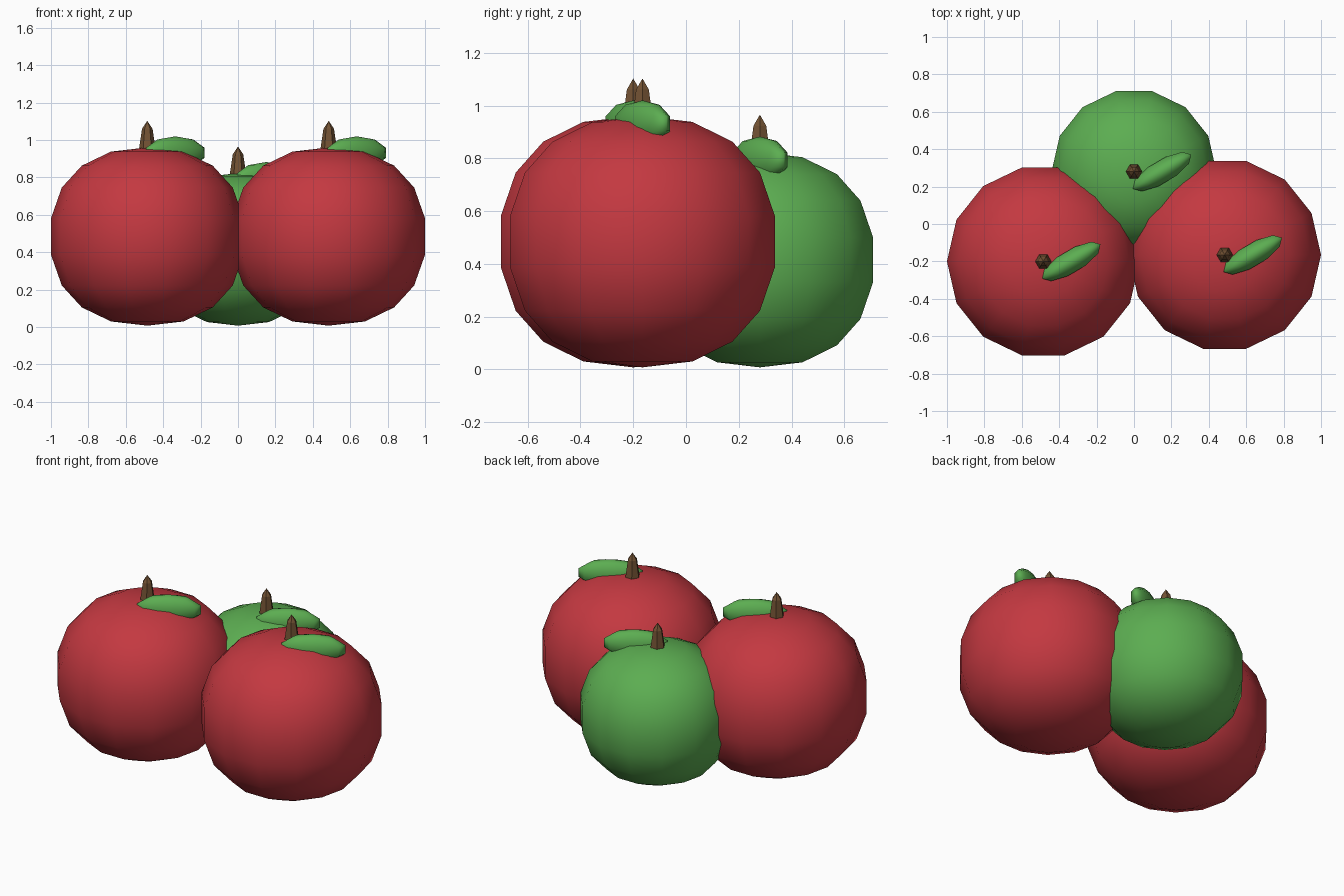
import bpy
import bmesh
import math

if "Cube" in bpy.data.objects:
    bpy.data.objects.remove(bpy.data.objects["Cube"])


def material(name, rgb):
    m = bpy.data.materials.new(name)
    m.diffuse_color = (*rgb, 1.0)
    m.use_nodes = True
    m.node_tree.nodes["Principled BSDF"].inputs["Base Color"].default_value = m.diffuse_color
    return m


RED = material("apple_red", (0.55, 0.04, 0.052))
GREEN = material("apple_green", (0.107, 0.42, 0.083))
BROWN = material("stem_brown", (0.17, 0.085, 0.034))


def lathe(name, profile, segments, loc, mat, scale=(1, 1, 1), turn=0.0, smooth=True):
    """Spin (radius, z) points, listed bottom to top; radius 0 makes a pole."""
    bm = bmesh.new()
    rings = []
    for r, z in profile:
        if r == 0:
            rings.append([bm.verts.new((0, 0, z))] * segments)
        else:
            rings.append([bm.verts.new((r * math.cos(math.tau * i / segments),
                                        r * math.sin(math.tau * i / segments), z))
                          for i in range(segments)])
    for low, high in zip(rings, rings[1:]):
        for i in range(segments):
            j = (i + 1) % segments
            loop = list(dict.fromkeys((low[i], low[j], high[j], high[i])))
            bm.faces.new(loop)
    for f in bm.faces:
        f.smooth = smooth
    mesh = bpy.data.meshes.new(name)
    bm.to_mesh(mesh)
    bm.free()
    mesh.materials.append(mat)
    ob = bpy.data.objects.new(name, mesh)
    ob.location = loc
    ob.scale = scale
    ob.rotation_euler.z = turn
    bpy.context.collection.objects.link(ob)
    return ob


# Apple body: slightly squashed ball, mirrored top to bottom
half = [(0.515, 0.097), (0.457, 0.262), (0.350, 0.379), (0.194, 0.454), (0, 0.4765)]
BODY = [(r, -z) for r, z in reversed(half)] + half

# Stem: tapering peg with a pointed tip
STEM = [(0, -0.06), (0.045, -0.06), (0.043, 0.0), (0.028, 0.10), (0, 0.142)]

# Leaf: five-band ball, stretched long and thin
LEAF = [(math.sin(math.pi * k / 5) if 0 < k < 5 else 0, -math.cos(math.pi * k / 5))
        for k in range(6)]

apples = [
    ("left", -0.485, -0.20, 1.0, RED),
    ("right", 0.485, -0.165, 1.0, RED),
    ("back", 0.0, 0.28, 0.856, GREEN),
]

for side, x, y, size, mat in apples:
    centre = 0.0075 + 0.4765 * size
    top = centre + 0.4765 * size
    lathe(side + "_apple", BODY, 14, (x, y, centre), mat, (size, size, size))
    lathe(side + "_stem", STEM, 6, (x, y, top), BROWN, smooth=False)
    lathe(side + "_leaf", LEAF, 10, (x + 0.15, y, top - 0.029), GREEN,
          (0.19, 0.064, 0.088), math.radians(30.5))
